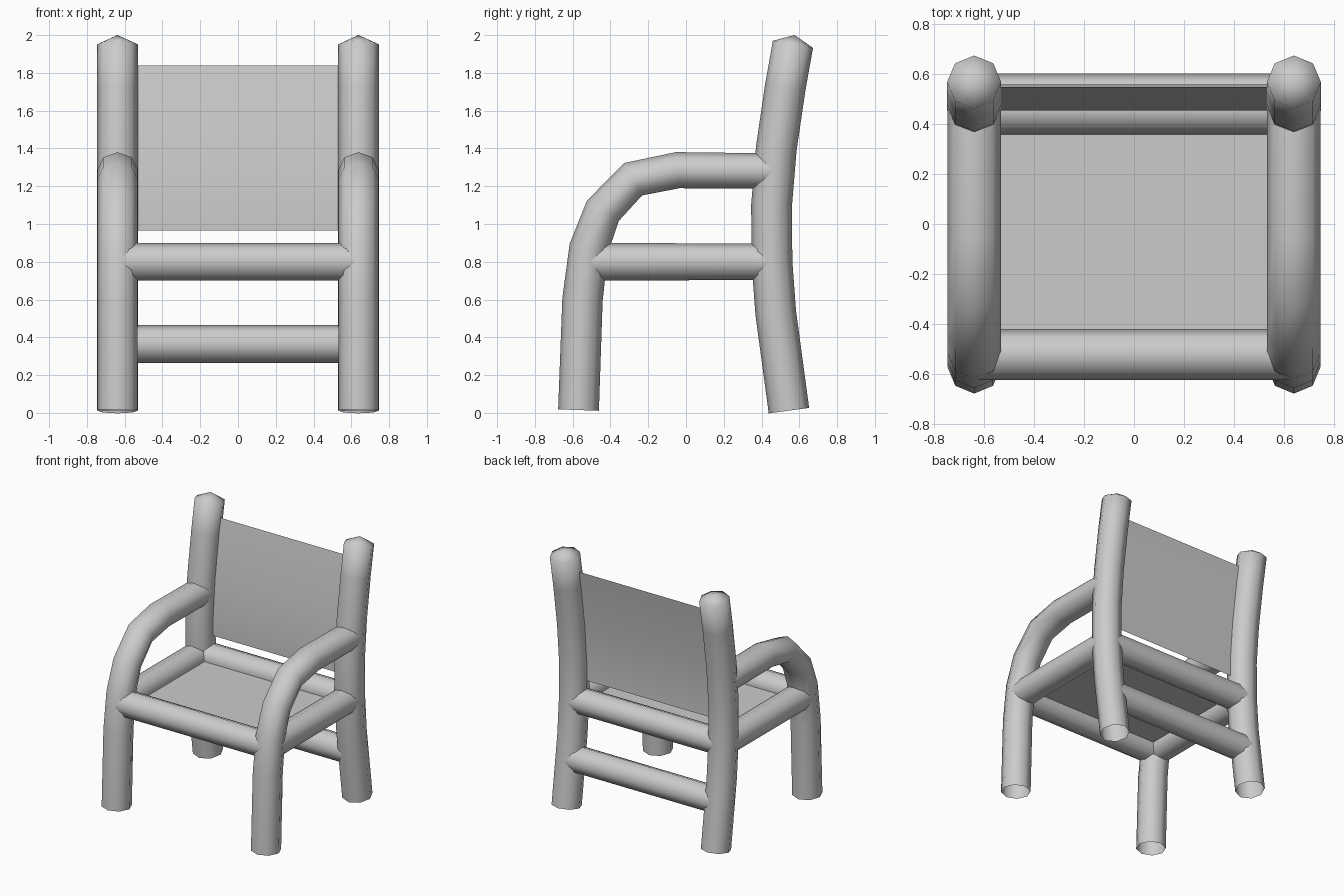
import bpy
import bmesh
from math import cos, sin, pi
from mathutils import Vector

cube = bpy.data.objects.get("Cube")
if cube:
    bpy.data.objects.remove(cube, do_unlink=True)

grey = bpy.data.materials.new("light grey")
grey.use_nodes = True
colour = (0.6, 0.6, 0.6, 1)
grey.diffuse_color = colour
grey.node_tree.nodes["Principled BSDF"].inputs["Base Color"].default_value = colour

SIDES = 8
POST_X = 0.638
SEAT_Z = 0.8


def finish(name, bm):
    bmesh.ops.recalc_face_normals(bm, faces=bm.faces)
    for face in bm.faces:
        face.smooth = True
    mesh = bpy.data.meshes.new(name)
    bm.to_mesh(mesh)
    bm.free()
    mesh.materials.append(grey)
    obj = bpy.data.objects.new(name, mesh)
    bpy.context.collection.objects.link(obj)


def tube(name, path, side, width, depths, cap=0):
    """Octagonal tube along a path; side is the axis square to its plane."""
    bm = bmesh.new()
    pts = [Vector(p) for p in path]
    side = Vector(side)
    rings = []
    for i, p in enumerate(pts):
        before = (p - pts[i - 1]).normalized() if i else Vector()
        after = (pts[i + 1] - p).normalized() if i < len(pts) - 1 else Vector()
        tangent = (before + after).normalized()
        across = tangent.cross(side)
        rings.append([bm.verts.new(p + side * width * cos(2 * pi * k / SIDES)
                                   + across * depths[i] * sin(2 * pi * k / SIDES))
                      for k in range(SIDES)])
    for a, b in zip(rings, rings[1:]):
        for k in range(SIDES):
            n = (k + 1) % SIDES
            bm.faces.new((a[k], a[n], b[n], b[k]))
    # Low pointed cap on the far end
    if cap:
        tip = bm.verts.new(pts[-1] + tangent * cap)
        for k in range(SIDES):
            bm.faces.new((rings[-1][k], rings[-1][(k + 1) % SIDES], tip))
    finish(name, bm)


def sheet(name, profile, half_width):
    """Thin panel swept across x from a (y, z) profile."""
    bm = bmesh.new()
    rows = [[bm.verts.new((x, y, z)) for x in (-half_width, half_width)]
            for y, z in profile]
    for a, b in zip(rows, rows[1:]):
        bm.faces.new((a[0], a[1], b[1], b[0]))
    finish(name, bm)


# Side profiles as (y, z)
back_path = [(0.545, 0.012), (0.475, 0.53), (0.455, 0.8), (0.453, 1.1),
             (0.478, 1.4), (0.525, 1.72), (0.566, 1.951)]
arm_path = [(-0.569, 0.015), (-0.548, 0.6), (-0.515, 0.87), (-0.44, 1.07),
            (-0.28, 1.237), (-0.045, 1.285), (0.453, 1.28)]
arm_depths = [0.108, 0.107, 0.104, 0.1, 0.098, 0.096, 0.094]

# Posts, arms and side rails on both sides
for label, s in (("left", 1), ("right", -1)):
    x = s * POST_X
    tube(label + "_back_post", [(x, y, z) for y, z in back_path],
         (1, 0, 0), 0.108, [0.108] * len(back_path), cap=0.05)
    tube(label + "_front_leg_and_arm", [(x, y, z) for y, z in arm_path],
         (1, 0, 0), 0.107, arm_depths)
    tube(label + "_seat_rail", [(x, -0.522, SEAT_Z), (x, 0.455, SEAT_Z)],
         (1, 0, 0), 0.101, [0.1, 0.096])

# Cross rails
for name, y, z in (("front_seat_rail", -0.522, SEAT_Z),
                   ("back_seat_rail", 0.457, SEAT_Z),
                   ("back_stretcher", 0.5, 0.365)):
    tube(name, [(-POST_X, y, z), (POST_X, y, z)], (0, 1, 0), 0.1, [0.1, 0.1])

# Fabric panels
sheet("seat", [(-0.522, SEAT_Z), (0.455, SEAT_Z)], POST_X)
sheet("backrest", [(0.454, 0.965), (0.453, 1.1), (0.478, 1.4),
                   (0.525, 1.72), (0.546, 1.84)], POST_X)
